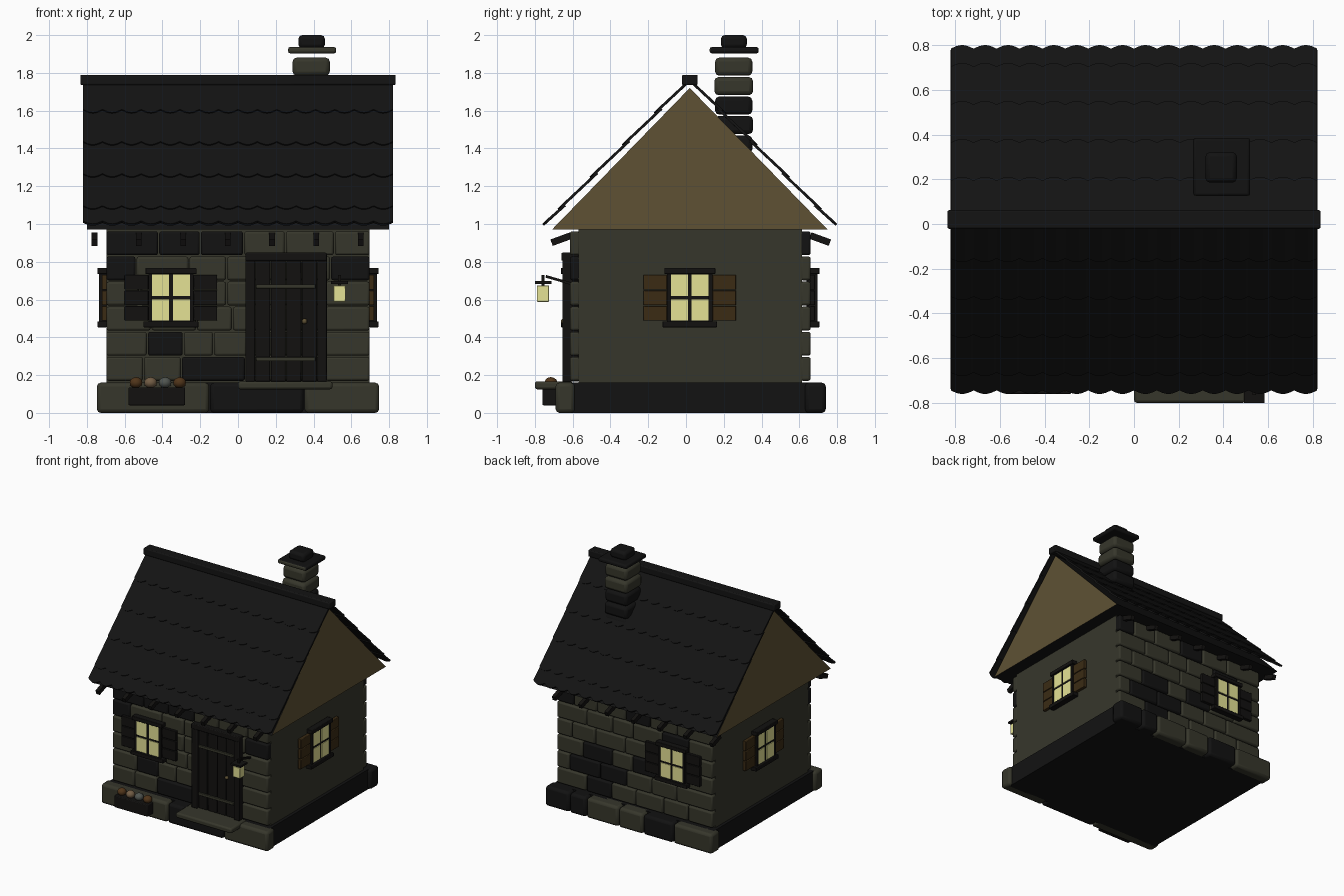
import bpy, bmesh, math, random
from mathutils import Matrix, Vector

if "Cube" in bpy.data.objects:
    bpy.data.objects.remove(bpy.data.objects["Cube"])
random.seed(4)


def material(name, r, g, b):
    m = bpy.data.materials.new(name)
    m.use_nodes = True
    m.diffuse_color = (r, g, b, 1)
    bsdf = m.node_tree.nodes["Principled BSDF"]
    bsdf.inputs["Base Color"].default_value = (r, g, b, 1)
    bsdf.inputs["Roughness"].default_value = 0.9
    return m


STONE = material("olive stone", .037, .037, .024)
DARK = material("dark stone", .006, .006, .006)
ROOF = material("roof slate", .0065, .0065, .0065)
TIMBER = material("black timber", .006, .0055, .005)
BROWN = material("brown wood", .043, .024, .007)
TAN = material("tan gable", .114, .083, .034)
GLOW = material("lit glass", .78, .76, .3)
RUST = material("rust flower", .08, .035, .01)
BUFF = material("buff flower", .17, .11, .06)
GREY = material("grey flower", .08, .09, .08)


def finish(name, bm, mats, bevel=0, smooth=False):
    bmesh.ops.recalc_face_normals(bm, faces=bm.faces)
    me = bpy.data.meshes.new(name)
    bm.to_mesh(me)
    bm.free()
    for m in mats:
        me.materials.append(m)
    ob = bpy.data.objects.new(name, me)
    bpy.context.scene.collection.objects.link(ob)
    if bevel:
        mod = ob.modifiers.new("soft_edges", "BEVEL")
        mod.width, mod.segments = bevel, 2
    if smooth or bevel:
        for o in bpy.context.selected_objects:
            o.select_set(False)
        ob.select_set(True)
        bpy.context.view_layer.objects.active = ob
        bpy.ops.object.shade_smooth_by_angle(angle=math.radians(35))
    return ob


def box(name, mat, x, y, z, bevel=0, place=Matrix()):
    """Box from (low, high) pairs, with an optional placement."""
    bm = bmesh.new()
    bmesh.ops.create_cube(bm, size=1)
    size = Vector((x[1] - x[0], y[1] - y[0], z[1] - z[0]))
    mid = Vector((x[0] + x[1], y[0] + y[1], z[0] + z[1])) / 2
    bmesh.ops.transform(bm, verts=bm.verts,
                        matrix=place @ Matrix.Translation(mid) @ Matrix.Diagonal(size).to_4x4())
    return finish(name, bm, [mat], bevel)


def course(name, cuts, darks, y, z, bevel):
    """Row of stones between neighbouring cuts; darks lists the dark ones."""
    for i, (a, b) in enumerate(zip(cuts, cuts[1:])):
        box(name, DARK if i in darks else STONE, (a + .003, b - .003), y, z, bevel)


# Foundation
box("foundation_slab", DARK, (-.72, .72), (-.62, .67), (0, .16))
course("foundation_front_stone", (-.75, -.15, .35, .75), {1}, (-.69, -.59), (0, .16), .02)
course("foundation_back_stone", (-.75, -.4, -.13, .09, .38, .53, .75), {1, 4, 5},
       (.63, .74), (0, .16), .02)

# Walls
box("wall_core", STONE, (-.695, .695), (-.57, .615), (.16, .97))
front_rows = [
    ((-.7, -.5, -.3, .04, .46, .7), {2}),
    ((-.7, -.48, -.29, -.13, .05, .46, .7), {1}),
    ((-.7, -.46, -.22, -.03, .2, .46, .7), {}),
    ((-.7, -.52, -.25, -.06, .2, .46, .7), {}),
    ((-.7, -.54, -.26, -.06, .2, .49, .7), {0, 5}),
    ((-.7, -.42, -.2, .03, .25, .51, .7), {0, 1, 2}),
]
pitch = .133
for i, (cuts, darks) in enumerate(front_rows):
    z = (.17 + i * pitch, .163 + (i + 1) * pitch)
    course("front_wall_stone", cuts, darks, (-.615, -.56), z, .012)
    inner = [-.46 + k * .23 + (i % 2) * .1 + random.uniform(-.03, .03) for k in range(5)]
    shade = {k for k in range(6) if random.random() < .33}
    course("back_wall_stone", [-.7] + inner + [.7], shade, (.605, .66), z, .012)


# Windows, drawn facing the front and turned into place
def window(x, y, turn, shutter):
    at = Matrix.Translation((x, y, .61)) @ Matrix.Rotation(math.radians(turn), 4, "Z")
    box("window_frame", TIMBER, (-.12, .12), (-.03, .02), (-.13, .13), 0, at)
    box("window_lintel", TIMBER, (-.135, .135), (-.05, 0), (.125, .157), .004, at)
    box("window_sill", TIMBER, (-.145, .145), (-.05, 0), (-.157, -.125), .004, at)
    for s in (-1, 1):
        box("window_jamb", TIMBER, sorted((s * .1, s * .12)), (-.04, 0), (-.13, .13), 0, at)
        for t in (-1, 1):
            box("window_pane", GLOW, sorted((s * .01, s * .1)), (-.036, -.029),
                sorted((t * .009, t * .122)), 0, at)
        for k in range(3):
            low = -.122 + k * .082
            box("shutter_slat", shutter, sorted((s * .12, s * .245)), (-.026, 0),
                (low, low + .078), .004, at)


window(-.355, -.612, 0, TIMBER)
window(-.355, .657, 180, TIMBER)
window(.695, .02, 90, BROWN)
window(-.695, .02, -90, BROWN)

# Door
for x in ((.04, .09), (.42, .47)):
    box("door_post", TIMBER, x, (-.655, -.57), (.165, .82), .006)
box("door_lintel", TIMBER, (.04, .47), (-.66, -.57), (.805, .848), .006)
for k in range(4):
    left = .09 + k * .0825
    box("door_plank", TIMBER, (left + .002, left + .08), (-.635, -.57), (.165, .805), .005)
for z in (.285, .67):
    box("door_hinge", STONE, (.095, .41), (-.645, -.63), (z - .011, z + .011), .003)


def ball(name, mat, place, radius, squash=1):
    bm = bmesh.new()
    bmesh.ops.create_icosphere(bm, subdivisions=2, radius=radius)
    bmesh.ops.scale(bm, vec=(1, 1, squash), verts=bm.verts)
    bmesh.ops.translate(bm, vec=place, verts=bm.verts)
    finish(name, bm, [mat], smooth=True)


ball("door_knob", TAN, (.352, -.648, .485), .015)
box("door_step", STONE, (0, .5), (-.8, -.6), (.125, .167), .012)

# Planter with flowers
box("planter", TIMBER, (-.58, -.28), (-.76, -.67), (.04, .135), .006)
for k, mat in enumerate((RUST, BUFF, GREY, RUST)):
    ball("flower", mat, (-.54 + k * .077, -.715, .16), .035, .85)

# Lantern on its sloping arm
box("lantern_glass", GLOW, (.505, .57), (-.79, -.725), (.588, .675), .004)
box("lantern_cap", TIMBER, (.492, .583), (-.8, -.712), (.683, .698))
box("lantern_neck", TIMBER, (.53, .546), (-.765, -.75), (.67, .73))
arm = Matrix.Translation((.538, -.68, .705)) @ Matrix.Rotation(-.28, 4, "X")
box("lantern_arm", TIMBER, (-.008, .008), (-.065, .07), (-.007, .007), 0, arm)

# Rafter tails under both eaves
for side in (-1, 1):
    for k in range(7):
        tail = (Matrix.Translation((-.76 + k * .235, .025 + side * .685, .92))
                @ Matrix.Rotation(-side * .35, 4, "X"))
        box("rafter_tail", TIMBER, (-.015, .015), (-.055, .055), (-.018, .018), 0, tail)

# Gable prism: tan ends, dark slopes and soffit
bm = bmesh.new()
ends = [[bm.verts.new((x, y, z)) for y, z in ((-.71, .97), (.75, .97), (.02, 1.72))]
        for x in (-.8, .8)]
for tri in ends:
    bm.faces.new(tri)
for k in range(3):
    n = (k + 1) % 3
    bm.faces.new((ends[0][k], ends[0][n], ends[1][n], ends[1][k])).material_index = 1
finish("gable_roof_core", bm, [TAN, ROOF])


# Roof courses: thin sheets with a scalloped lower edge
def roof_course(side, high, low):
    bm = bmesh.new()
    steps, tiles, half = 8, 16, .82
    pairs = []
    for i in range(tiles * steps + 1):
        x = -half + 2 * half * i / (tiles * steps)
        drop = low + .016 * (abs(math.sin(math.pi * i / steps)) - 1)
        top = bm.verts.new((x, .02 + side * high, 1.76 - high))
        end = bm.verts.new((x, .02 + side * (drop + .006), 1.766 - drop))
        pairs.append((top, end))
    for (a, b), (c, d) in zip(pairs, pairs[1:]):
        bm.faces.new((a, b, d, c))
    ob = finish("roof_course", bm, [ROOF])
    mod = ob.modifiers.new("thickness", "SOLIDIFY")
    mod.thickness, mod.offset = .014, 0


for side in (-1, 1):
    for k in range(5):
        roof_course(side, max(0, k * .17 - .02), min((k + 1) * .17 + .01, .77))
box("ridge_cap", ROOF, (-.835, .835), (-.022, .062), (1.735, 1.79), .008)

# Chimney
for k in range(6):
    z = 1.27 + k * .103
    w = .004 * (k % 2)
    box("chimney_stone", STONE if k > 3 else DARK, (.285 + w, .49 - w), (.15 + w, .355 - w),
        (z, z + .096), .022)
cap = box("chimney_cap", DARK, (.265, .52), (.125, .385), (1.903, 1.937), .012)
cap.data.materials.append(STONE)
for face in cap.data.polygons:
    face.material_index = int(face.normal.y < -.5)
box("chimney_pot", DARK, (.32, .46), (.185, .322), (1.93, 2), .02)
